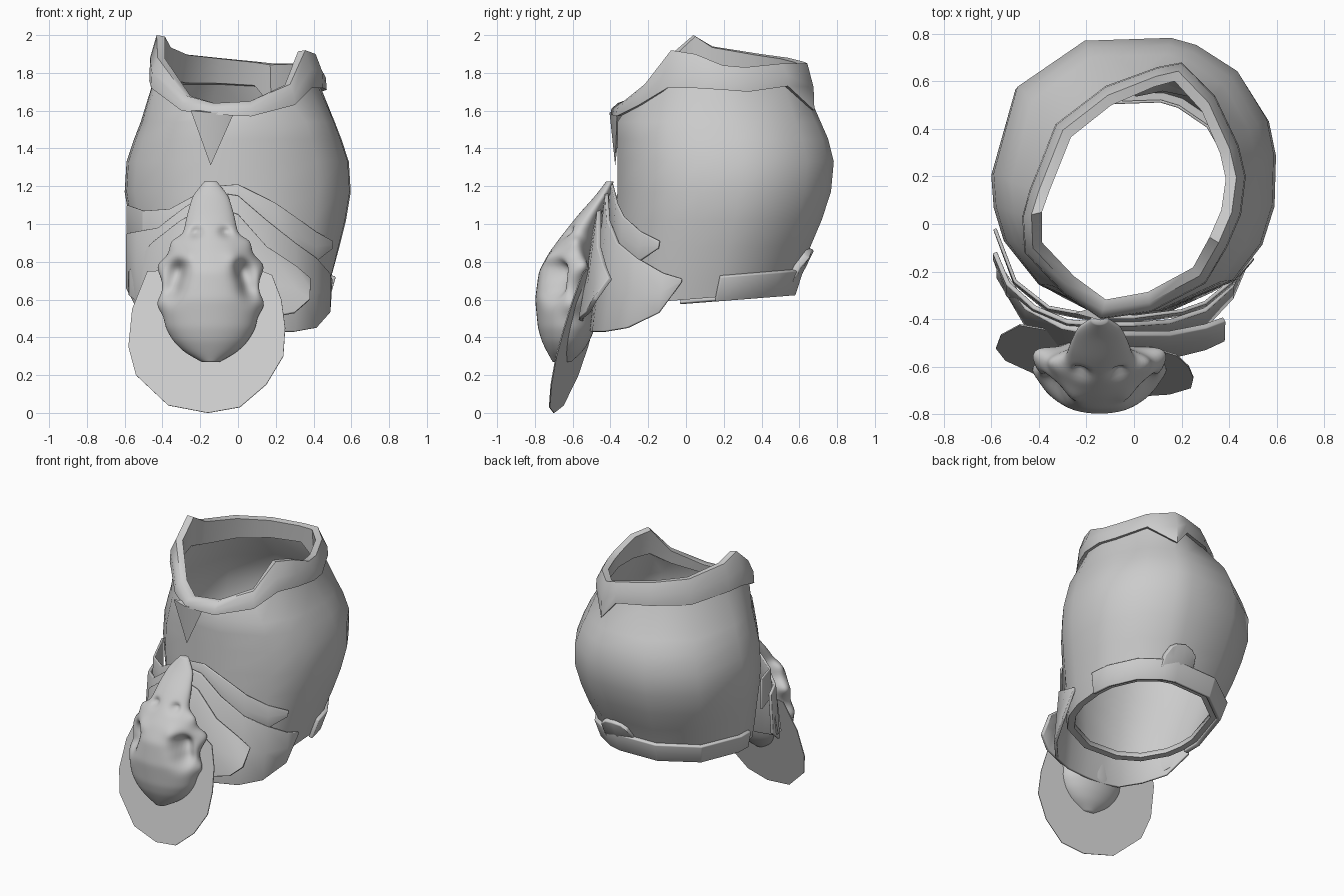
import bpy, bmesh, math
from mathutils import Vector

if "Cube" in bpy.data.objects:
    bpy.data.objects.remove(bpy.data.objects["Cube"])

def finish(name, bm, thick=0, angle=40, offset=0, bevel=0):
    bmesh.ops.recalc_face_normals(bm, faces=bm.faces)
    me = bpy.data.meshes.new(name)
    bm.to_mesh(me)
    bm.free()
    ob = bpy.data.objects.new(name, me)
    bpy.context.collection.objects.link(ob)
    bpy.ops.object.select_all(action='DESELECT')
    ob.select_set(True)
    bpy.context.view_layer.objects.active = ob
    if angle:
        bpy.ops.object.shade_smooth_by_angle(angle=math.radians(angle))
    if thick:
        m = ob.modifiers.new("thickness", 'SOLIDIFY')
        m.thickness, m.offset = thick, offset
    if bevel:
        m = ob.modifiers.new("soft_edge", 'BEVEL')
        m.width, m.segments = bevel, 2
    return ob

def loft(rings, closed=True, loop=False):
    """Bridge equal-length rings of points with quads."""
    bm = bmesh.new()
    vs = [[bm.verts.new(p) for p in r] for r in rings]
    n = len(vs[0])
    for k in range(len(vs) if loop else len(vs) - 1):
        a, b = vs[k], vs[(k + 1) % len(vs)]
        for i in range(n if closed else n - 1):
            j = (i + 1) % n
            bm.faces.new((a[i], a[j], b[j], b[i]))
    return bm

# Neck rim stations: x, y, bottom z, top z
RIM = [(-.14, -.40, 1.58, 1.64), (.07, -.37, 1.57, 1.65), (.30, -.25, 1.63, 1.74),
       (.39, -.10, 1.72, 1.92), (.45, .04, 1.72, 1.90), (.47, .20, 1.71, 1.84),
       (.44, .33, 1.70, 1.83), (.34, .54, 1.73, 1.85), (.20, .68, 1.60, 1.85),
       (.10, .66, 1.72, 1.86), (-.12, .58, 1.73, 1.88), (-.33, .42, 1.73, 1.90),
       (-.44, .14, 1.75, 1.94), (-.47, .03, 1.76, 2.0), (-.46, -.12, 1.72, 1.88),
       (-.30, -.29, 1.60, 1.68)]
CENTRE = Vector((0, .14))

def rim_ring(inset, t):
    out = []
    for x, y, zb, zt in RIM:
        p = Vector((x, y))
        p -= (p - CENTRE).normalized() * inset
        out.append((p.x, p.y, zb + (zt - zb) * t))
    return out

# Body section: z, half width, front y, back y
BODY = [(.60, .465, -.40, .57), (.72, .50, -.39, .61), (.88, .54, -.38, .67), (1.02, .575, -.375, .73),
        (1.17, .60, -.37, .78), (1.33, .59, -.37, .795), (1.45, .55, -.37, .765), (1.54, .515, -.37, .725)]

def body_ring(z, hw, yf, yb, grow=0, dz=0, cols=None):
    out = []
    for k in cols if cols is not None else range(len(RIM)):
        x, y = RIM[k][:2]
        a = math.atan2((y - .14) / .54, x / .46)
        c, s = math.cos(a), math.sin(a)
        px = math.copysign(abs(c) ** .88, c) * (hw + grow)
        py = (yf + yb) / 2 + math.copysign(abs(s) ** .88, s) * ((yb - yf) / 2 + grow)
        out.append((px, py, z + dz + (.08 * py if z < .8 else 0)))
    return out

# Torso with a small inward lip at the bottom
rings = [body_ring(*BODY[0], grow=-.05, dz=.03), body_ring(*BODY[0], grow=-.045)]
rings += [body_ring(*b) for b in BODY] + [rim_ring(.035, .15), rim_ring(.06, .8)]
finish("torso_shell", loft(rings), thick=.012, angle=60, offset=-1)

# Collar band
finish("collar", loft([rim_ring(0, 0), rim_ring(.005, .5), rim_ring(.04, 1),
                       rim_ring(.085, .97), rim_ring(.07, .1)], loop=True), angle=50)

# Front collar point
bm = bmesh.new()
pts = [(-.25, -.375, 1.60), (-.02, -.365, 1.59), (-.145, -.375, 1.31), (-.14, -.405, 1.59),
       (-.14, -.34, 1.60)]
bmesh.ops.convex_hull(bm, input=[bm.verts.new(p) for p in pts])
finish("collar_point", bm, angle=45)

# Back waist band with raised tab
cols = range(5, 14)
low = body_ring(*BODY[0], grow=.005, dz=-.02, cols=cols)
high = body_ring(*BODY[1], grow=.008, dz=-.01, cols=cols)
finish("waist_band", loft([low, high], closed=False), thick=.03, bevel=.006)
tab = [[(x, .545 + (z - .65) * .55 - abs(x - .12) * .2, z) for x in (.0, .06, .12, .18, .24)]
       for z in (.70, .78)]
tab.append([(x, .66 - abs(x - .12) * .2, z) for x, z in
            ((.02, .83), (.06, .86), (.12, .87), (.18, .86), (.22, .83))])
finish("waist_tab", loft(tab, closed=False), thick=.04, bevel=.008)

# Layered front plates: stations x, y, top z, bottom z; the front leans out at the bottom
def plate(name, stations, lean, thick):
    rows = [[(x, y + lean * t * y / .43, zt + (zb - zt) * t) for x, y, zt, zb in stations]
            for t in (0, .5, 1)]
    finish(name, loft(rows, closed=False), thick=thick, bevel=.005)

plate("upper_chevron", [(-.585, -.02, 1.10, .88), (-.5, -.24, 1.07, .86), (-.36, -.35, 1.08, .88),
      (-.14, -.39, 1.20, 1.0), (0, -.39, 1.21, 1.05), (.2, -.365, 1.11, .90), (.3, -.33, 1.04, .83),
      (.41, -.24, .96, .80), (.5, -.14, .91, .87)], .02, .015)
plate("belt_plate", [(-.585, -.12, .95, .66), (-.53, -.25, .96, .55), (-.42, -.35, .98, .50),
      (-.28, -.41, 1.09, .45), (-.14, -.42, 1.17, .43), (0, -.42, 1.15, .43), (.15, -.41, 1.02, .43),
      (.3, -.36, .90, .43), (.41, -.26, .82, .45), (.48, -.12, .74, .53), (.49, -.02, .71, .69)], .08, .02)
plate("buckle_plate", [(-.57, -.18, .75, .62), (-.45, -.35, .9, .53), (-.3, -.43, 1.02, .5),
      (-.14, -.46, 1.10, .48), (0, -.46, 1.05, .48), (.15, -.46, .88, .5), (.3, -.43, .78, .53),
      (.38, -.40, .71, .6)], .09, .025)

# Hanging tongue, a flat slanted sheet
bm = bmesh.new()
bm.faces.new([bm.verts.new((x, -.73 - .185 * x + .29 * z, z)) for x, z in
              ((-.48, .75), (-.56, .55), (-.58, .35), (-.54, .2), (-.37, .04), (-.16, 0), (.01, .03),
               (.15, .15), (.24, .3), (.25, .45), (.23, .6), (.18, .73), (.08, .77))])
finish("tongue", bm, thick=.006, angle=0)

# Skull ornament: z, half width, front y, back y
SKULL = [(.26, .03, -.70, -.62), (.32, .14, -.735, -.55), (.38, .20, -.765, -.51), (.45, .24, -.785, -.48),
         (.6, .265, -.80, -.47), (.75, .25, -.78, -.48), (.85, .20, -.725, -.50), (.95, .145, -.65, -.49),
         (1.05, .125, -.57, -.45), (1.15, .095, -.48, -.405), (1.235, .025, -.415, -.38)]

def section(z):
    for a, b in zip(SKULL, SKULL[1:]):
        if z <= b[0] + 1e-6:
            t = (z - a[0]) / (b[0] - a[0])
            return [p + (q - p) * t for p, q in zip(a, b)]
    return SKULL[-1]

rings, N, M = [], 64, 72
for k in range(M):
    z, w, yf, yb = section(.26 + .975 * k / (M - 1))
    rings.append([(-.145 + w * math.cos(2 * math.pi * i / N),
                   (yf + yb) / 2 + (yb - yf) / 2 * math.sin(2 * math.pi * i / N), z) for i in range(N)])
bm = loft(rings)
bmesh.ops.holes_fill(bm, edges=[e for e in bm.edges if e.is_boundary])
for _ in range(6):
    bmesh.ops.smooth_vert(bm, verts=bm.verts, factor=.5, use_axis_x=True, use_axis_y=True, use_axis_z=True)
# sculpt spots: side offset, y, z, radius, push vector (x away from centre, y, z)
SPOTS = [(.18, -.70, .74, .06, (-.03, .12, 0)), (.19, -.69, .65, .06, (-.03, .10, 0)),
         (.075, -.62, .95, .032, (0, .045, 0)),
         (.26, -.56, .78, .07, (.07, .05, .02)), (.27, -.60, .57, .05, (.03, 0, 0)),
         (.17, -.58, .88, .05, (.03, 0, .02)), (.13, -.73, .82, .05, (0, -.02, 0)),
         (.25, -.50, .80, .05, (.03, .07, .02))]
for v in bm.verts:
    move = Vector()
    for ox, y, z, r, push in SPOTS:
        for s in (-1, 1):
            d = (v.co - Vector((-.145 + s * ox, y, z))).length
            move += Vector((s * push[0], push[1], push[2])) * math.exp(-(d / r) ** 2)
    v.co += move
finish("skull_ornament", bm, angle=80)
